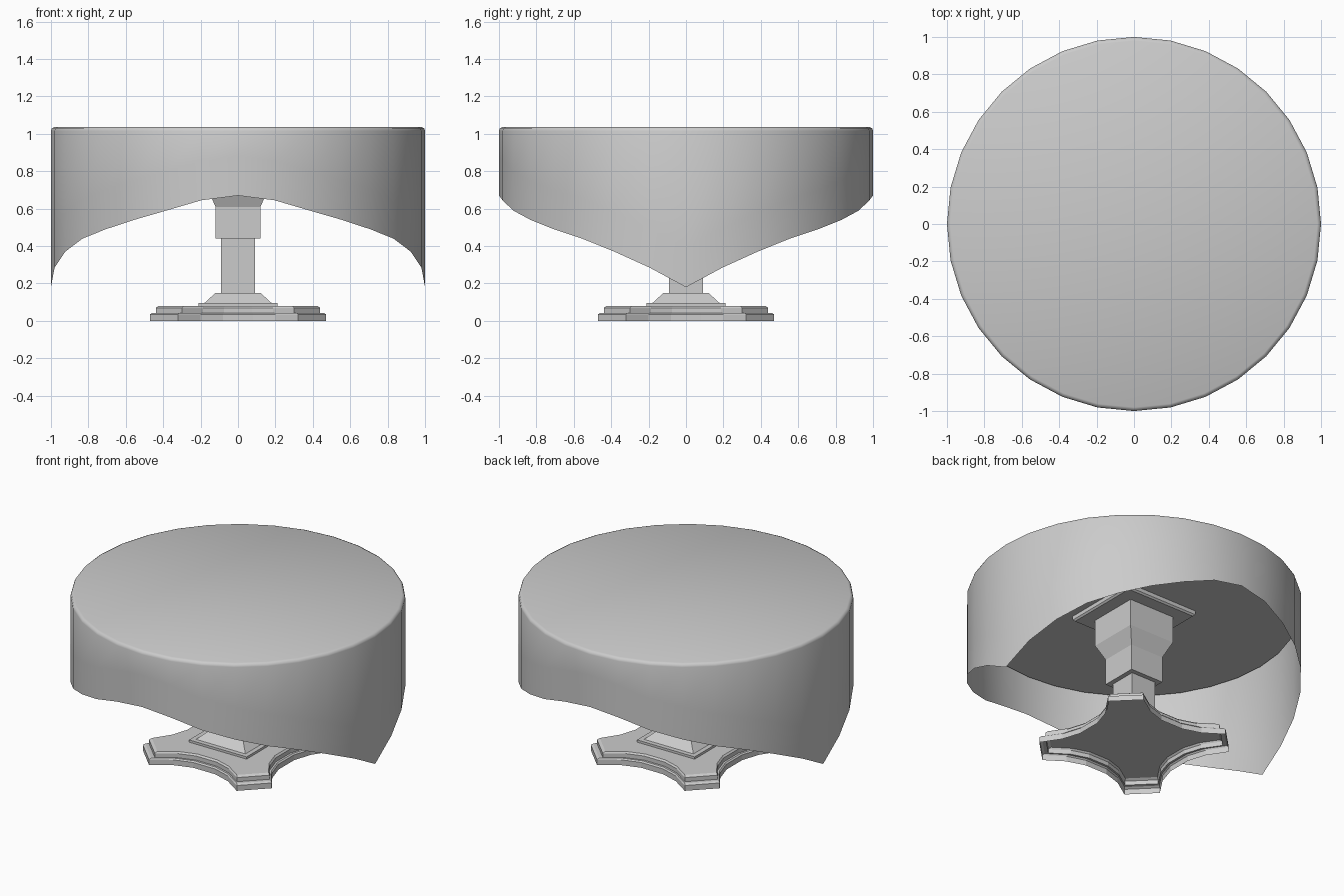
import bpy, bmesh, math

if "Cube" in bpy.data.objects:
    bpy.data.objects.remove(bpy.data.objects["Cube"])


def loft(name, rings, cap_bottom=False, cap_top=True, smooth=None):
    """Skin a stack of equal-length point rings into one object."""
    bm = bmesh.new()
    vs = [[bm.verts.new(p) for p in ring] for ring in rings]
    n = len(vs[0])
    for a, b in zip(vs, vs[1:]):
        for i in range(n):
            j = (i + 1) % n
            bm.faces.new((a[i], a[j], b[j], b[i]))
    if cap_bottom:
        bm.faces.new(vs[0][::-1])
    if cap_top:
        bm.faces.new(vs[-1])
    me = bpy.data.meshes.new(name)
    bm.to_mesh(me)
    bm.free()
    ob = bpy.data.objects.new(name, me)
    bpy.context.collection.objects.link(ob)
    if smooth:
        bpy.ops.object.select_all(action='DESELECT')
        bpy.context.view_layer.objects.active = ob
        ob.select_set(True)
        bpy.ops.object.shade_smooth_by_angle(angle=math.radians(smooth))
    return ob


def circle(r, z, n=32):
    return [(r * math.cos(2 * math.pi * i / n), r * math.sin(2 * math.pi * i / n), z)
            for i in range(n)]


def square(h, z):
    return [(-h, -h, z), (h, -h, z), (h, h, z), (-h, h, z)]


# Tablecloth: hem heights over a quarter turn, mirrored round the circle
hem = [.18, .285, .37, .44, .49, .54, .59, .645, .67]
hem_z = [hem[8 - abs(i % 16 - 8)] for i in range(32)]
# i%16 runs 0..15: long at +/-x, short at +/-y
hem_ring = [(x, y, hem_z[i]) for i, (x, y, _) in enumerate(circle(1.0, 0))]
mid_ring = [(x, y, z + .21) for x, y, z in hem_ring]
loft("tablecloth", [hem_ring, mid_ring, circle(1, 1.015), circle(.995, 1.03),
                    circle(.98, 1.037)], smooth=50)

# Round board under the cloth
loft("table_board", [circle(.985, .92), circle(.985, 1.02)], cap_bottom=True, smooth=40)

# Square mounting plate and stepped column
loft("mounting_plate", [square(.25, .885), square(.26, .895), square(.26, .92)],
     cap_bottom=True)
loft("column_block", [square(.12, .44), square(.12, .61), square(.165, .71),
                      square(.165, .89)], cap_bottom=True)
loft("column_shaft", [square(.09, .14), square(.09, .45)], cap_bottom=True)
loft("column_foot", [square(.21, .08), square(.21, .095), square(.18, .095),
                     square(.12, .15)])

# Four-armed star base with concave sides, open underneath
side = [(-.32, -.47), (-.2, -.39), (-.08, -.352), (.08, -.352), (.2, -.39), (.32, -.47)]
outline = []
for k in range(4):
    c, s = round(math.cos(k * math.pi / 2)), round(math.sin(k * math.pi / 2))
    outline += [(c * x - s * y, s * x + c * y) for x, y in side]
steps = [(1, 0), (1, .035), (.975, .043), (.935, .043), (.935, .07), (.905, .08)]
loft("star_base", [[(x * f, y * f, z) for x, y in outline] for f, z in steps])
